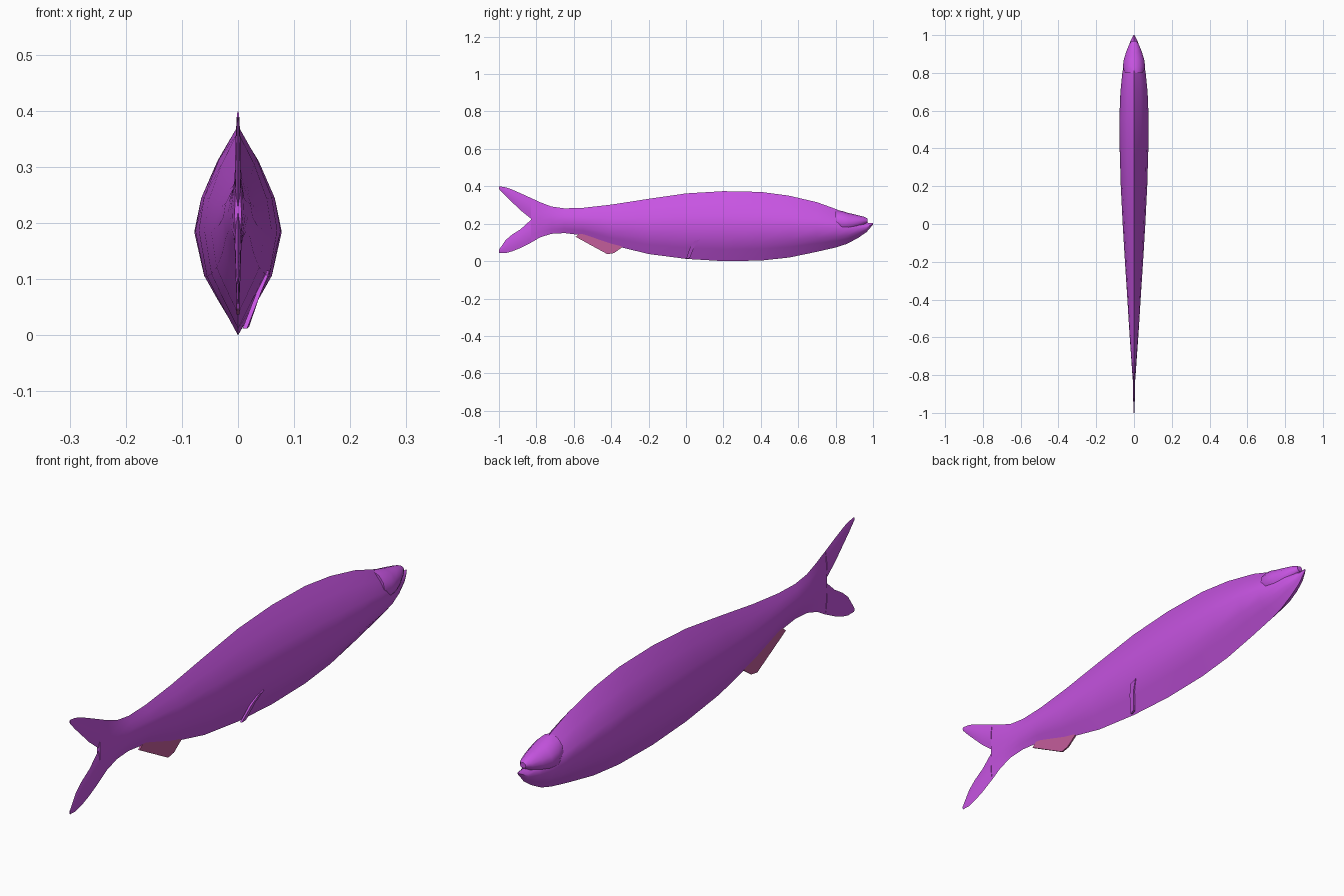
import bpy, bmesh, math

cube = bpy.data.objects.get("Cube")
if cube:
    bpy.data.objects.remove(cube, do_unlink=True)


def make_material(name, color):
    m = bpy.data.materials.new(name)
    m.use_nodes = True
    m.diffuse_color = color
    m.node_tree.nodes["Principled BSDF"].inputs["Base Color"].default_value = color
    return m


violet = make_material("violet skin", (0.58, 0.09, 0.77, 1))
pink = make_material("pink fin", (0.55, 0.11, 0.33, 1))

# Half cross-sections: (height fraction, width fraction)
LENS = [(0, 0), (.17, .49), (.28, .79), (.5, 1), (.66, .86), (.84, .48), (1, 0)]
ROUND = [(0, 0), (.1, .6), (.3, .92), (.5, 1), (.7, .9), (.9, .55), (1, 0)]


def finish(bm, name, material):
    bmesh.ops.recalc_face_normals(bm, faces=bm.faces)
    mesh = bpy.data.meshes.new(name)
    bm.to_mesh(mesh)
    bm.free()
    mesh.materials.append(material)
    ob = bpy.data.objects.new(name, mesh)
    bpy.context.collection.objects.link(ob)
    bpy.ops.object.select_all(action='DESELECT')
    ob.select_set(True)
    bpy.context.view_layer.objects.active = ob
    bpy.ops.object.shade_smooth_by_angle(angle=math.radians(40))
    return ob


def loft(name, stations, profile=LENS, material=violet):
    """Skin rings along y; each station is (y, bottom, top, half width)."""
    ring = profile + [(t, -w) for t, w in profile[-2:0:-1]]
    bm = bmesh.new()
    rows = [[bm.verts.new((w * hw, y, lo + t * (hi - lo))) for t, w in ring]
            for y, lo, hi, hw in stations]
    n = len(ring)
    for a, b in zip(rows, rows[1:]):
        for i in range(n):
            j = (i + 1) % n
            bm.faces.new((a[i], a[j], b[j], b[i]))
    for row in (rows[0], rows[-1]):
        bm.faces.new(row)
    return finish(bm, name, material)


def plate(name, points, thickness, material):
    """Thin slab from an outline of (x, y, z) points, thickened along x."""
    bm = bmesh.new()
    sides = [[bm.verts.new((x + s * thickness / 2, y, z)) for x, y, z in points]
             for s in (-1, 1)]
    n = len(points)
    for side in sides:
        bm.faces.new(side)
    for i in range(n):
        j = (i + 1) % n
        bm.faces.new((sides[0][i], sides[0][j], sides[1][j], sides[1][i]))
    return finish(bm, name, material)


# Body from tail root to lower jaw
loft("body", [
    (-.83, .098, .338, .006), (-.78, .127, .315, .010), (-.72, .146, .292, .014),
    (-.65, .15, .282, .019), (-.55, .138, .285, .026), (-.4, .087, .302, .035),
    (-.2, .038, .333, .048), (0, .012, .362, .06), (.2, 0, .374, .07),
    (.4, .003, .37, .076), (.55, .019, .35, .078), (.7, .05, .315, .072),
    (.8, .073, .279, .062), (.86, .092, .25, .051), (.92, .124, .225, .036),
    (.965, .155, .206, .02), (.985, .178, .204, .011), (1, .195, .203, .003)])

# Upper head with gill edge and snout
loft("upper_head", [
    (.8, .16, .274, .05), (.835, .15, .268, .059), (.87, .155, .257, .054),
    (.91, .17, .248, .042), (.95, .192, .238, .026), (.97, .207, .228, .012)], ROUND)

# Forked tail
loft("upper_tail_lobe", [
    (-1, .386, .4, .002), (-.97, .354, .396, .003), (-.94, .325, .387, .004),
    (-.885, .272, .363, .005), (-.83, .228, .338, .006)])
loft("lower_tail_lobe", [
    (-1, .044, .06, .002), (-.965, .043, .112, .003), (-.93, .052, .142, .004),
    (-.885, .07, .17, .005), (-.83, .098, .22, .006)])

# Fin under the tail
plate("anal_fin", [(0, -.59, .13), (0, -.42, .037), (0, -.385, .043),
                   (0, -.34, .075), (0, -.42, .12), (0, -.56, .155)], .006, pink)

# Narrow fin lying along one flank
plate("side_fin", [(.012, 0, .012), (.016, .02, .016), (.037, .045, .078),
                   (.052, .075, .116), (.05, .045, .108), (.036, .022, .074)],
      .008, violet)
